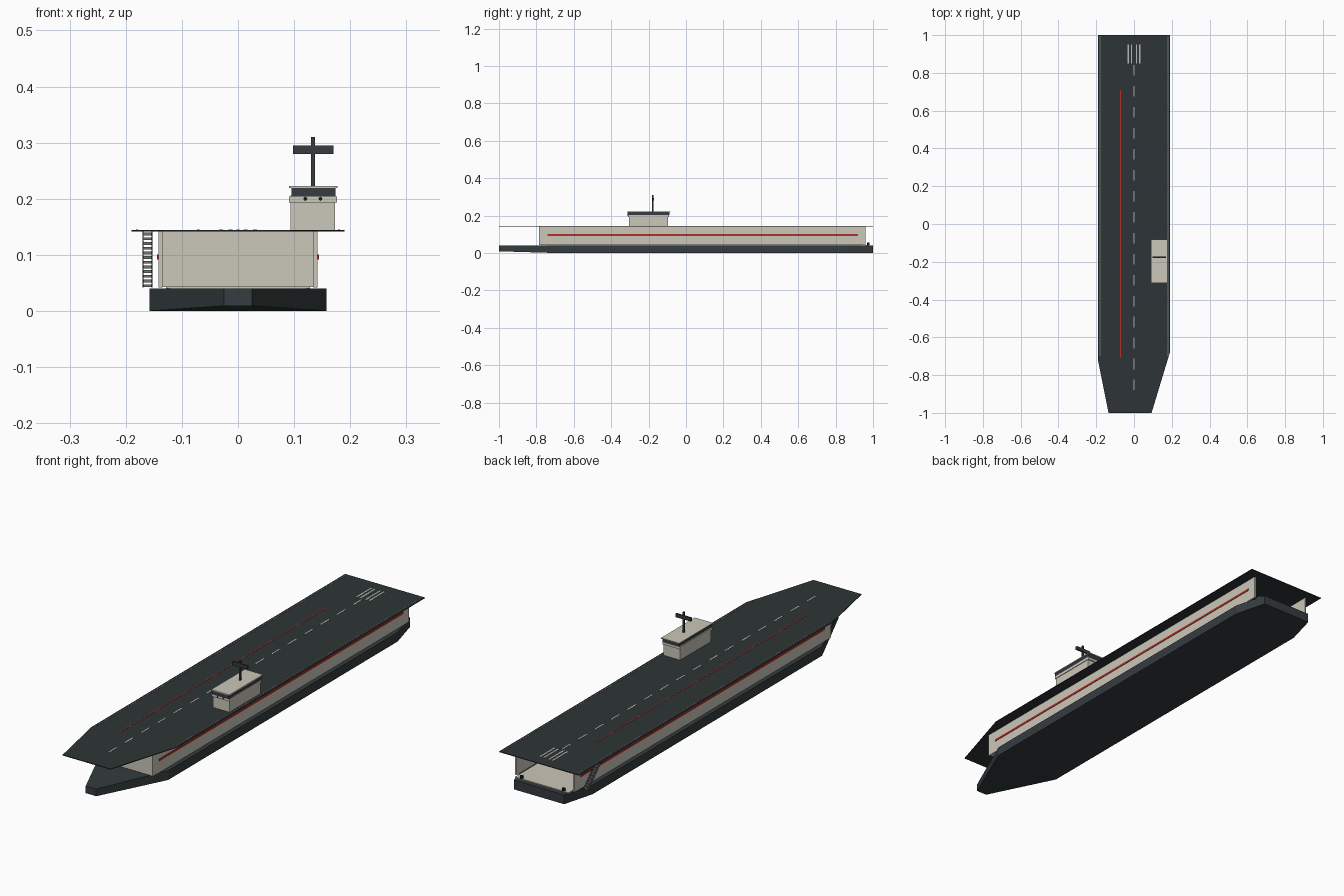
import bpy, bmesh, math
from mathutils import Matrix

if "Cube" in bpy.data.objects:
    bpy.data.objects.remove(bpy.data.objects["Cube"])


def mat(name, r, g, b):
    m = bpy.data.materials.new(name)
    m.diffuse_color = (r, g, b, 1)
    m.use_nodes = True
    m.node_tree.nodes["Principled BSDF"].inputs["Base Color"].default_value = m.diffuse_color
    return m


DARK = mat("dark_steel", 0.035, 0.045, 0.05)
DECK = mat("deck_grey", 0.027, 0.034, 0.037)
PALE = mat("pale_grey", 0.6, 0.57, 0.49)
RED = mat("red_paint", 0.45, 0.03, 0.02)
MARK = mat("marking", 0.5, 0.5, 0.48)
STEEL = mat("stair_grey", 0.16, 0.17, 0.16)
BLACK = mat("black", 0.015, 0.018, 0.02)


def finish(bm, name, m):
    bmesh.ops.recalc_face_normals(bm, faces=bm.faces)
    me = bpy.data.meshes.new(name)
    bm.to_mesh(me)
    bm.free()
    me.materials.append(m)
    ob = bpy.data.objects.new(name, me)
    bpy.context.collection.objects.link(ob)
    return ob


def add_box(bm, x0, x1, y0, y1, z0, z1):
    mtx = Matrix.Translation(((x0 + x1) / 2, (y0 + y1) / 2, (z0 + z1) / 2))
    mtx = mtx @ Matrix.Diagonal((x1 - x0, y1 - y0, z1 - z0, 1))
    bmesh.ops.create_cube(bm, size=1, matrix=mtx)


def boxes(name, m, *dims):
    bm = bmesh.new()
    for d in dims:
        add_box(bm, *d)
    return finish(bm, name, m)


def prism(name, m, pts, z0, z1):
    bm = bmesh.new()
    f = bm.faces.new([bm.verts.new((x, y, z0)) for x, y in pts])
    ext = bmesh.ops.extrude_face_region(bm, geom=[f], use_keep_orig=True)
    for v in ext["geom"]:
        if isinstance(v, bmesh.types.BMVert):
            v.co.z = z1
    return finish(bm, name, m)


# Lower hull lofted through stations: y, half width, keel height
bm = bmesh.new()
rings = []
for y, w, k in [(-1, .025, .009), (-.7, .158, 0), (.86, .158, 0), (1, .12, 0)]:
    rings.append([bm.verts.new(c) for c in
                  ((-w, y, k), (w, y, k), (w, y, .04), (-w, y, .04))])
for a, b in zip(rings, rings[1:]):
    for i in range(4):
        j = (i + 1) % 4
        bm.faces.new((a[i], a[j], b[j], b[i]))
bm.faces.new(rings[0])
bm.faces.new(rings[-1])
finish(bm, "lower_hull", DARK)

# Hangar: floor, side walls and bow wall, open at the stern
boxes("hangar_floor", PALE, (-.128, .128, -.775, .98, .04, .044))
boxes("hangar_walls", PALE, *[(s * .1385 - .0035, s * .1385 + .0035, -.785, .96, .042, .142)
                              for s in (-1, 1)])
boxes("bow_wall", PALE, (-.135, .135, -.782, -.774, .043, .142))
boxes("side_stripes", RED, *[(s * .1425 - .0015, s * .1425 + .0015, -.74, .92, .092, .101)
                             for s in (-1, 1)])

# Flight deck
prism("flight_deck", DECK, [(-.135, -1), (.093, -1), (.19, -.68), (.19, 1),
                            (-.19, 1), (-.19, -.725)], .1415, .1445)

# Deck markings
T0, T1 = .144, .1453
boxes("centre_dashes", MARK, *[(-.003, .003, -.88 + .111 * i, -.824 + .111 * i, T0, T1)
                               for i in range(16)])
boxes("threshold_bars", MARK, *[(x - .0035, x + .0035, .85, .95, T0, T1)
                                for x in (-.03, -.013, .013, .03)])
boxes("red_deck_line", RED, (-.073, -.069, -.71, .71, T0, T1))
boxes("deck_edge_lines", STEEL, *[(s * .18 - .0015, s * .18 + .0015, -.7, .995, T0, T1)
                                  for s in (-1, 1)])

# Stern stair on the port side
bm = bmesh.new()
N = 12
for i in range(N):
    t = i / (N - 1)
    y, z = .91 - .1 * t, .045 + .092 * t
    add_box(bm, -.169, -.154, y - .006, y + .006, z - .0025, z + .0025)
finish(bm, "stair_treads", STEEL)
bm = bmesh.new()
for x in (-.1695, -.1535):
    v = [bm.verts.new((x + dx, y, z)) for dx in (-.001, .001)
         for y, z in ((.918, .042), (.902, .042), (.802, .1415), (.818, .1415))]
    bm.faces.new(v[:4])
    bm.faces.new(v[4:])
    for i in range(4):
        j = (i + 1) % 4
        bm.faces.new((v[i], v[j], v[4 + j], v[4 + i]))
finish(bm, "stair_stringers", STEEL)

# Island tower
boxes("tower_base", PALE, (.094, .173, -.305, -.095, .144, .206))
boxes("tower_ledge", PALE, (.091, .176, -.31, -.09, .193, .204))
boxes("tower_windows", DARK, (.095, .174, -.312, -.088, .204, .219))
boxes("tower_roof", PALE, (.0905, .177, -.312, -.083, .219, .223))

# Mast and radar bar
boxes("mast", DARK, (.1305, .1375, -.1805, -.1735, .222, .31))
boxes("radar_bar", DARK, (.098, .17, -.18, -.172, .28, .295))


# Tower lamps and stern bollards
def spheres(name, m, r, *centres):
    bm = bmesh.new()
    for c in centres:
        bmesh.ops.create_uvsphere(bm, u_segments=10, v_segments=6, radius=r,
                                  matrix=Matrix.Translation(c))
    finish(bm, name, m)


spheres("tower_lamps", BLACK, .003, (.12, -.311, .2), (.147, -.311, .2))
bm = bmesh.new()
for x in (-.1, .1):
    bmesh.ops.create_cone(bm, cap_ends=True, segments=10, radius1=.007, radius2=.007,
                          depth=.012, matrix=Matrix.Translation((x, .975, .049)))
finish(bm, "stern_bollards", BLACK)
